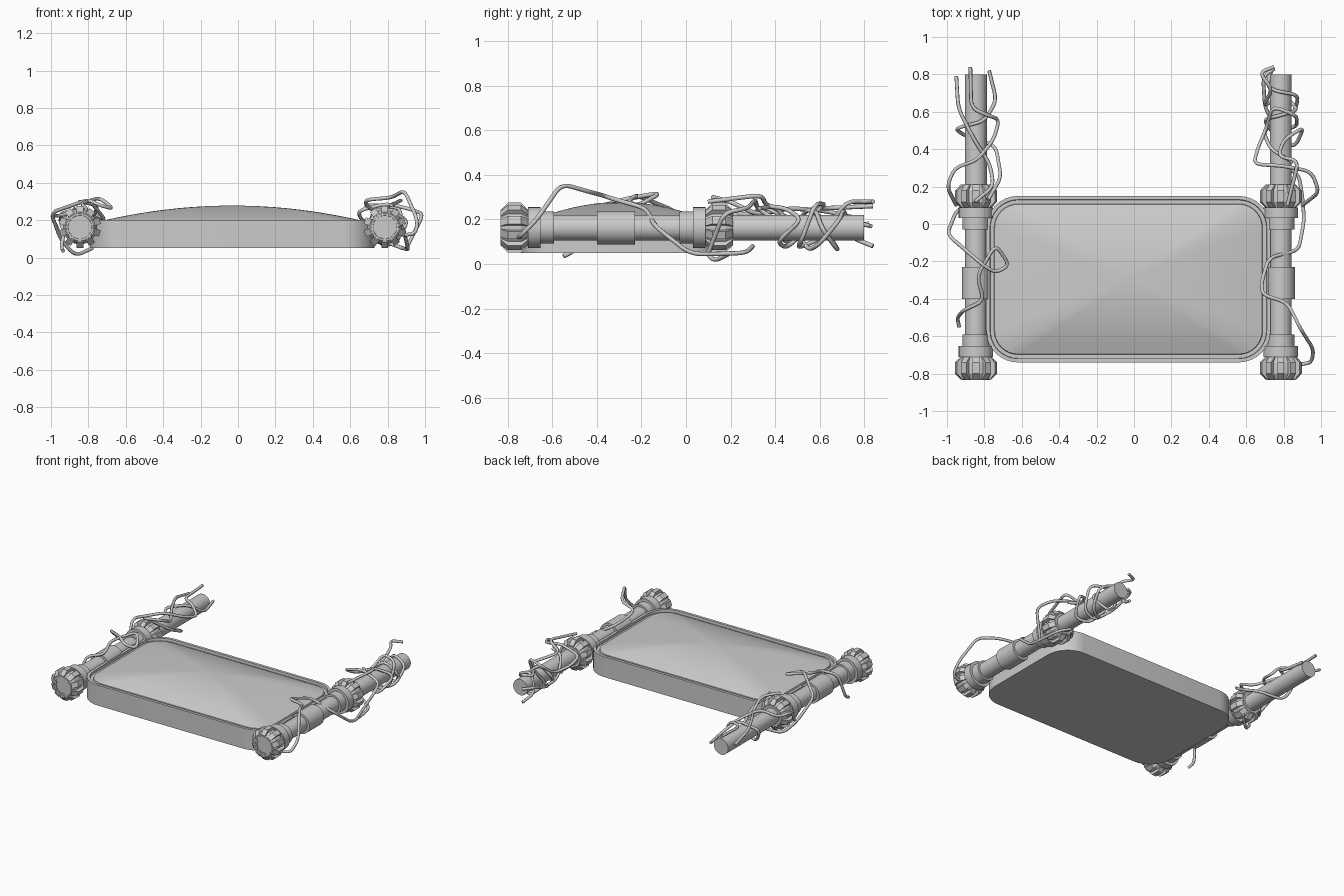
import bpy, bmesh, math
from mathutils import Vector, Matrix

if "Cube" in bpy.data.objects:
    bpy.data.objects.remove(bpy.data.objects["Cube"])

PIPE_Z = 0.163
PIPE_X = {"left": -0.845, "right": 0.785}


def finish(bm, name, angle=35):
    bmesh.ops.recalc_face_normals(bm, faces=bm.faces)
    me = bpy.data.meshes.new(name)
    bm.to_mesh(me)
    bm.free()
    ob = bpy.data.objects.new(name, me)
    bpy.context.collection.objects.link(ob)
    bpy.ops.object.select_all(action='DESELECT')
    ob.select_set(True)
    bpy.context.view_layer.objects.active = ob
    bpy.ops.object.shade_smooth_by_angle(angle=math.radians(angle))
    return ob


def loft(bm, rings):
    """Skin closed rings of points and cap both ends."""
    loops = [[bm.verts.new(p) for p in r] for r in rings]
    n = len(loops[0])
    for a, b in zip(loops, loops[1:]):
        for i in range(n):
            bm.faces.new((a[i], a[(i + 1) % n], b[(i + 1) % n], b[i]))
    bm.faces.new(loops[0])
    bm.faces.new(loops[-1])


def turned(bm, x, profile, n=32):
    """Lathe (radius, y) pairs around a pipe axis."""
    loft(bm, [[(x + r * math.cos(2 * math.pi * i / n), y,
                PIPE_Z + r * math.sin(2 * math.pi * i / n)) for i in range(n)]
              for r, y in profile])


# Domed panel: rounded rectangle rings, with rim groove
def outline(inset, z, scale=1.0, steps=8):
    hx, hy, r = 0.76 - inset, 0.445 - inset, 0.17 - inset
    pts = []
    for k, (sx, sy) in enumerate([(1, 1), (-1, 1), (-1, -1), (1, -1)]):
        for j in range(steps + 1):
            a = math.pi / 2 * (k + j / steps)
            pts.append((-0.03 + scale * (sx * (hx - r) + r * math.cos(a)),
                        -0.295 + scale * (sy * (hy - r) + r * math.sin(a)), z))
    return pts


bm = bmesh.new()
rings = [outline(0, 0.05), outline(0, 0.2), outline(0.02, 0.2),
         outline(0.022, 0.182), outline(0.042, 0.182)]
for i in range(11):
    s = 1 - i / 10.2
    rings.append(outline(0.045, 0.192 + 0.086 * (1 - s * s), s))
loft(bm, rings)
finish(bm, "domed_panel", 30)

# Pipes with sleeves, collars and ribbed knobs
for side, x in PIPE_X.items():
    bm = bmesh.new()
    turned(bm, x, [(0.058, -0.82), (0.058, 0.8)])
    finish(bm, side + "_pipe")

    bm = bmesh.new()
    turned(bm, x, [(0.075, -0.4), (0.075, -0.23)])
    finish(bm, side + "_sleeve")

    for label, y, d in (("front", -0.77, 1), ("rear", 0.148, -1)):
        bm = bmesh.new()
        turned(bm, x, [(0.092, y + d * 0.06), (0.092, y + d * 0.117),
                       (0.072, y + d * 0.117), (0.072, y + d * 0.178)])
        finish(bm, f"{side}_{label}_collar")

        bm = bmesh.new()
        turned(bm, x, [(0.06, y - 0.055), (0.064, y - 0.064), (0.074, y - 0.064),
                       (0.092, y - 0.03), (0.092, y + 0.03),
                       (0.074, y + 0.064), (0.06, y + 0.064)])
        rib = [(0.05, -0.062), (0.08, -0.062), (0.112, -0.03),
               (0.112, 0.03), (0.08, 0.062), (0.05, 0.062)]
        for k in range(10):
            rot = Matrix.Rotation(2 * math.pi * (k + 0.5) / 10, 3, 'Y')
            loft(bm, [[rot @ Vector((r, v, w)) + Vector((x, y, PIPE_Z))
                       for r, v in rib] for w in (-0.018, 0.018)])
        finish(bm, f"{side}_{label}_knob", 25)


# Loose wires: paths with rounded bends
def wire(name, path):
    p = [Vector(q) for q in path]
    pts = [p[0]]
    for a, b, c in zip(p, p[1:], p[2:]):
        s = b + (a - b) * min(0.4, 0.05 / (a - b).length)
        e = b + (c - b) * min(0.4, 0.05 / (c - b).length)
        for i in range(6):
            t = i / 5
            pts.append(s * (1 - t) ** 2 + b * 2 * t * (1 - t) + e * t * t)
    pts.append(p[-1])
    cu = bpy.data.curves.new(name, 'CURVE')
    cu.dimensions = '3D'
    cu.bevel_depth = 0.01
    cu.bevel_resolution = 2
    cu.use_fill_caps = True
    sp = cu.splines.new('POLY')
    sp.points.add(len(pts) - 1)
    for v, q in zip(sp.points, pts):
        v.co = (*q, 1)
    bpy.context.collection.objects.link(bpy.data.objects.new(name, cu))


wire("left_front_wire", [
    (-.935, -.55, .035), (-.945, -.5, .06), (-.91, -.46, .23), (-.8, -.41, .25),
    (-.84, -.28, .29), (-.74, -.11, .32), (-.665, -.22, .26), (-.74, -.26, .28),
    (-.8, -.225, .31), (-1, -.055, .24), (-.95, .07, .1), (-.87, .12, .008), (-.78, .2, .05)])
wire("left_rear_wire_a", [
    (-.95, .79, .2), (-.94, .62, .24), (-.86, .46, .25), (-.77, .32, .22),
    (-.75, .2, .28), (-.85, .12, .3)])
wire("left_rear_wire_b", [
    (-.875, .84, .26), (-.87, .62, .25), (-.78, .58, .25), (-.72, .56, .18),
    (-.75, .45, .21), (-.84, .34, .26), (-.96, .3, .22), (-1, .2, .23), (-.95, .1, .12)])
wire("left_rear_wire_c", [
    (-.775, .82, .18), (-.735, .66, .17), (-.8, .55, .25), (-.96, .51, .2),
    (-.9, .47, .09), (-.74, .42, .12), (-.71, .25, .2), (-.78, .13, .29)])
wire("right_front_wire", [
    (.89, -.75, .12), (.95, -.74, .13), (.96, -.67, .2), (.89, -.56, .36),
    (.82, -.42, .32), (.69, -.38, .31), (.68, -.32, .29), (.72, -.18, .25),
    (.88, -.14, .17), (.91, .02, .045), (.9, .15, .045), (.88, .27, .05),
    (.8, .3, .08)])
wire("right_rear_wire_a", [
    (.9, .1, .05), (.99, .17, .23), (.95, .28, .25), (.8, .31, .29), (.64, .32, .25),
    (.66, .4, .2), (.71, .52, .18), (.74, .63, .27), (.87, .58, .27),
    (.87, .52, .11), (.77, .5, .07), (.7, .62, .12), (.69, .79, .18), (.75, .83, .17)])
wire("right_rear_wire_b", [
    (.82, .1, .28), (.88, .34, .31), (.77, .36, .26), (.8, .45, .25), (.91, .52, .2),
    (.86, .41, .1), (.77, .45, .07), (.69, .56, .17), (.78, .58, .25),
    (.88, .61, .16), (.8, .69, .05), (.69, .63, .15), (.74, .72, .28), (.67, .81, .28), (.75, .84, .28)])
wire("right_rear_wire_c", [
    (.74, .84, .08), (.71, .74, .12), (.76, .71, .25), (.88, .69, .2),
    (.86, .6, .09), (.78, .55, .06), (.69, .5, .14), (.73, .4, .26), (.85, .33, .25)])
